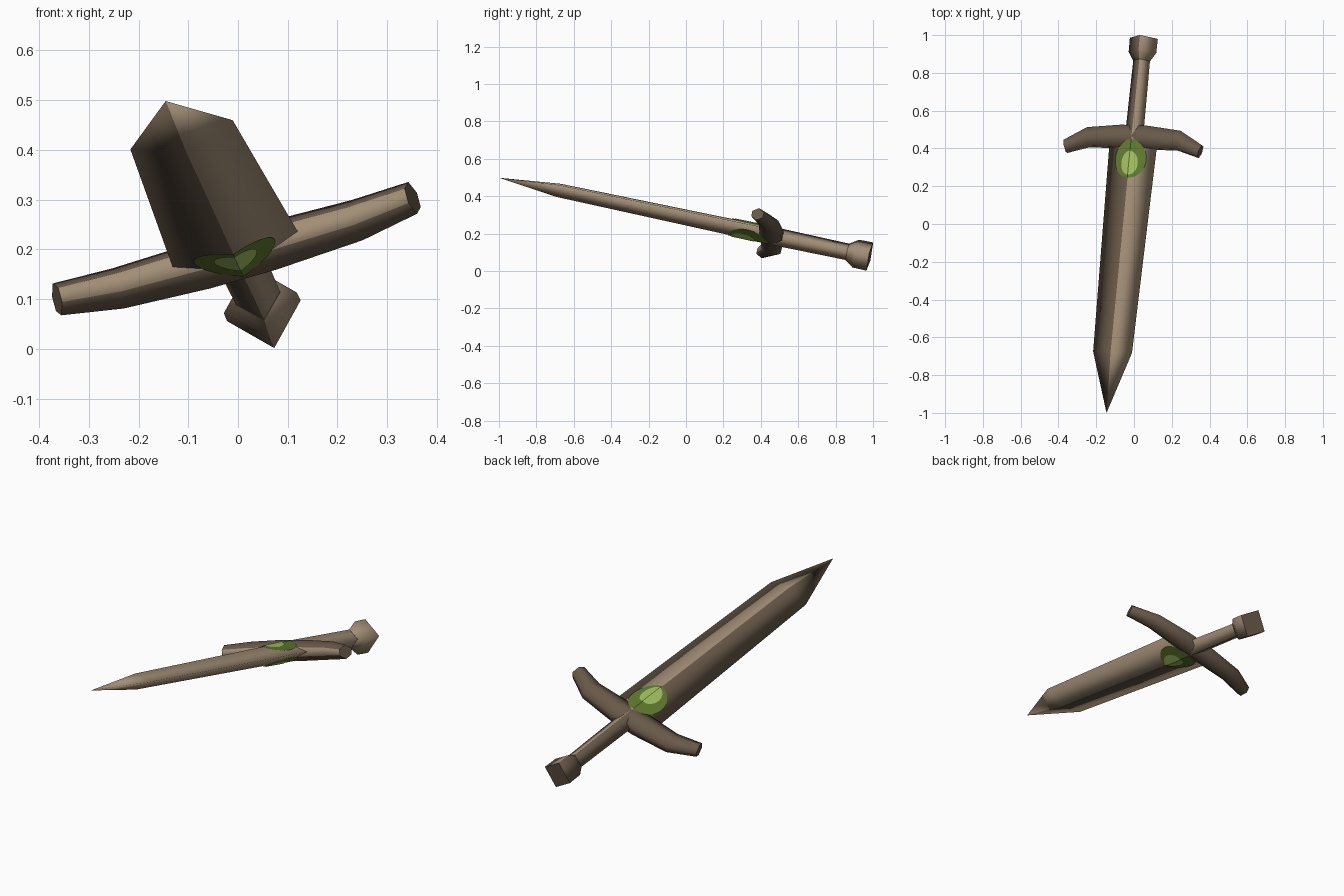
import bpy, bmesh, math
from mathutils import Vector

if "Cube" in bpy.data.objects:
    bpy.data.objects.remove(bpy.data.objects["Cube"])

# Tilted sword frame: A points to the tip, G along the guard, N through the thickness
C = Vector((0, 0.46, 0.188))
A = Vector((-0.097, -0.973, 0.207)).normalized()
G = Vector((0.961, -0.04, 0.275))
G = (G - A * G.dot(A)).normalized()
N = A.cross(G)


def world(u, s, n):
    return C + G * u + A * s + N * n


def material(name, rgb):
    m = bpy.data.materials.new(name)
    m.diffuse_color = (*rgb, 1)
    m.use_nodes = True
    m.node_tree.nodes["Principled BSDF"].inputs["Base Color"].default_value = m.diffuse_color
    return m


LIGHT = material("light_brown", (0.36, 0.27, 0.18))
DARK = material("dark_brown", (0.14, 0.10, 0.066))
GREEN = material("dark_green", (0.12, 0.20, 0.03))
LIME = material("light_green", (0.37, 0.54, 0.12))


def finish(name, bm, mats):
    me = bpy.data.meshes.new(name)
    bm.to_mesh(me)
    bm.free()
    for m in mats:
        me.materials.append(m)
    ob = bpy.data.objects.new(name, me)
    bpy.context.collection.objects.link(ob)
    return ob


def loft(name, sections, is_light):
    """Skin a row of cross-sections, smooth sides with crisp caps."""
    bm = bmesh.new()
    rings = [[bm.verts.new(world(*p)) for p in sec] for sec in sections]
    k = len(rings[0])
    for r0, r1 in zip(rings, rings[1:]):
        for i in range(k):
            j = (i + 1) % k
            f = bm.faces.new((r0[i], r0[j], r1[j], r1[i]))
            f.smooth = True
    for r in (rings[0], rings[-1]):
        cap = bm.faces.new(r)
        for e in cap.edges:
            e.smooth = False
    bmesh.ops.remove_doubles(bm, verts=bm.verts, dist=0.003)
    bmesh.ops.recalc_face_normals(bm, faces=bm.faces)
    for f in bm.faces:
        f.normal_update()
        f.material_index = 0 if is_light(f) else 1
    return finish(name, bm, [LIGHT, DARK])


def diamond(s, w, h):
    return [(w, s, 0), (0, s, h), (-w, s, 0), (0, s, -h)]


def right_half(f):
    return (f.calc_center_median() - C).dot(G) > 0.001


# Blade: diamond section, tapering to a point
W0, W1, H0, H1, S0, S1 = 0.132, 0.107, 0.047, 0.038, 0.0, 1.17
loft("blade", [diamond(S0, W0, H0), diamond(S1, W1, H1),
               diamond(1.5, 0.0005, 0.0005)], right_half)

# Grip and flared pommel
loft("grip", [diamond(0.0, 0.05, 0.05), diamond(-0.43, 0.046, 0.046)], right_half)
loft("pommel", [diamond(-0.415, 0.047, 0.047), diamond(-0.46, 0.076, 0.079),
                diamond(-0.537, 0.077, 0.08)], right_half)


# Guard: six-sided bar, ends swept toward the blade
def guard_section(u, s, v, h, lean):
    pts = [(v, 0.45), (0, 1), (-v, 0.45), (-v, -0.45), (0, -1), (v, -0.45)]
    return [(u + lean * a, s + a, h * b) for a, b in pts]


half = [(0.07, 0.0, 0.06, 0.05, 0.0), (0.25, 0.01, 0.05, 0.043, -0.15),
        (0.372, 0.065, 0.032, 0.034, -0.3)]
sides = [(-u, s, v, h, -l) for u, s, v, h, l in reversed(half)] + half
loft("guard", [guard_section(*p) for p in sides], lambda f: f.normal.dot(A) > 0.6)


# Gem: thin oval plates laid over both sides of the blade ridge
def gem_plate(name, mat, centre, rs, ru, lift):
    bm = bmesh.new()
    for side in (1, -1):
        for hand in (1, -1):
            vs = []
            for i in range(17):
                t = math.pi * (i / 16 - 0.5)
                u, s = ru * math.cos(t), centre + rs * math.sin(t)
                k = (s - S0) / (S1 - S0)
                w, h = W0 + (W1 - W0) * k, H0 + (H1 - H0) * k
                vs.append(bm.verts.new(world(hand * u, s, side * (h * (1 - u / w) + lift))))
            f = bm.faces.new(vs if side * hand > 0 else vs[::-1])
            f.normal_update()
            if f.normal.dot(N) * side < 0:
                f.normal_flip()
    bmesh.ops.remove_doubles(bm, verts=bm.verts, dist=0.0005)
    return finish(name, bm, [mat])


gem_plate("gem", GREEN, 0.125, 0.105, 0.085, 0.003)
gem_plate("gem_highlight", LIME, 0.15, 0.065, 0.045, 0.006)
